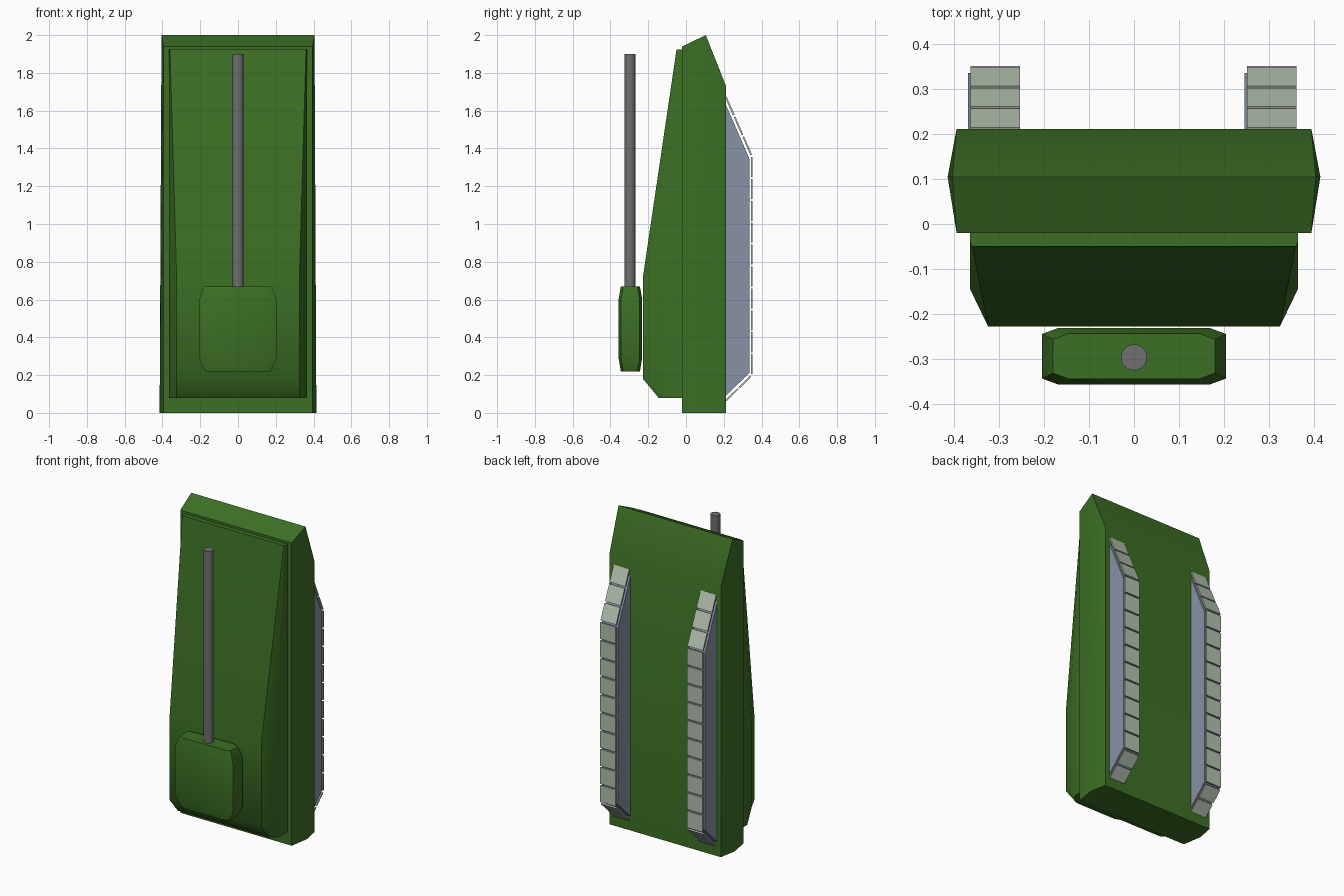
import bpy, bmesh, math
from mathutils import Vector

if "Cube" in bpy.data.objects:
    bpy.data.objects.remove(bpy.data.objects["Cube"])


def material(name, rgb):
    m = bpy.data.materials.new(name)
    m.diffuse_color = (*rgb, 1)
    m.use_nodes = True
    m.node_tree.nodes["Principled BSDF"].inputs["Base Color"].default_value = m.diffuse_color
    return m


GREEN = material("green paint", (0.045, 0.16, 0.018))
STEEL = material("steel blue", (0.24, 0.29, 0.38))
PAD = material("pale green", (0.45, 0.53, 0.43))
GUN = material("gun grey", (0.16, 0.16, 0.16))


def finish(bm, name, mat, angle=50):
    bmesh.ops.recalc_face_normals(bm, faces=bm.faces[:])
    me = bpy.data.meshes.new(name)
    bm.to_mesh(me)
    bm.free()
    ob = bpy.data.objects.new(name, me)
    bpy.context.collection.objects.link(ob)
    me.materials.append(mat)
    if angle:
        bpy.ops.object.select_all(action='DESELECT')
        ob.select_set(True)
        bpy.context.view_layer.objects.active = ob
        bpy.ops.object.shade_smooth_by_angle(angle=math.radians(angle))
    return ob


def loft(name, rings, mat):
    """Loft half sections of (half width, y, z), mirrored across x = 0."""
    bm = bmesh.new()
    right = [[bm.verts.new(p) for p in r] for r in rings]
    left = [[bm.verts.new((-p[0], p[1], p[2])) for p in r] for r in rings]
    n = len(rings[0])
    loops = [r + l[::-1] for r, l in zip(right, left)]
    for a, b in zip(loops, loops[1:]):
        for i in range(2 * n):
            j = (i + 1) % (2 * n)
            bm.faces.new((a[i], a[j], b[j], b[i]))
    for e in (0, -1):
        for i in range(n - 1):
            bm.faces.new((right[e][i], right[e][i + 1], left[e][i + 1], left[e][i]))
    return finish(bm, name, mat)


def prism(bm, pts, x0, x1):
    """Extrude a (y, z) polygon from x0 to x1."""
    a = [bm.verts.new((x0, y, z)) for y, z in pts]
    b = [bm.verts.new((x1, y, z)) for y, z in pts]
    bm.faces.new(a)
    bm.faces.new(b[::-1])
    for i in range(len(a)):
        j = (i + 1) % len(a)
        bm.faces.new((a[i], a[j], b[j], b[i]))


# Lower hull with pointed nose
loft("lower_hull", [
    [(.395, -.02, 0), (.415, .105, 0), (.395, .212, 0)],
    [(.395, -.02, 1.94), (.405, .105, 2.0), (.395, .212, 1.73)]], GREEN)

# Upper hull with long sloped glacis
loft("upper_hull", [
    [(.365, -.015, .08), (.365, -.10, .08), (.325, -.145, .08)],
    [(.365, -.015, .18), (.365, -.145, .18), (.325, -.228, .18)],
    [(.365, -.015, .72), (.365, -.145, .72), (.325, -.228, .72)],
    [(.365, -.015, 1.925), (.365, -.04, 1.925), (.36, -.05, 1.925)]], GREEN)


# Turret
def turret_ring(w, inset, z):
    f, b = -.357 + inset, -.232 - inset
    return [(w - .035, f, z), (w, f + .013, z), (w, b - .013, z), (w - .035, b, z)]


loft("turret", [turret_ring(.175, .012, .22), turret_ring(.205, 0, .29),
                turret_ring(.205, 0, .60), turret_ring(.18, .012, .67)], GREEN)

# Gun barrel
bm = bmesh.new()
bmesh.ops.create_cone(bm, cap_ends=True, segments=24, radius1=.029, radius2=.029, depth=1.26)
bmesh.ops.translate(bm, verts=bm.verts[:], vec=(0, -.297, 1.27))
finish(bm, "gun_barrel", GUN)

# Tracks: solid core with a run of separate pads on each
PATH = [(.205, .065), (.343, .20), (.343, 1.36), (.205, 1.675)]
COUNTS = (2, 10, 3)
for side, x0, x1 in (("left", -.37, -.254), ("right", .246, .362)):
    bm = bmesh.new()
    prism(bm, [(.19, .085), (.205, .085), (.336, .212), (.336, 1.345), (.205, 1.645), (.19, 1.645)], x0, x1)
    finish(bm, side + "_track_core", STEEL, 0)
    bm = bmesh.new()
    for p, q, n in zip(PATH, PATH[1:], COUNTS):
        p, q = Vector(p), Vector(q)
        d = (q - p).normalized()
        out = Vector((d.y, -d.x)) * .009
        step = (q - p).length / n
        for i in range(n):
            s = p + d * (i * step + .005)
            e = p + d * ((i + 1) * step - .005)
            prism(bm, [s, e, e + out, s + out], x0 + .006, x1)
    finish(bm, side + "_track_pads", PAD, 0)
